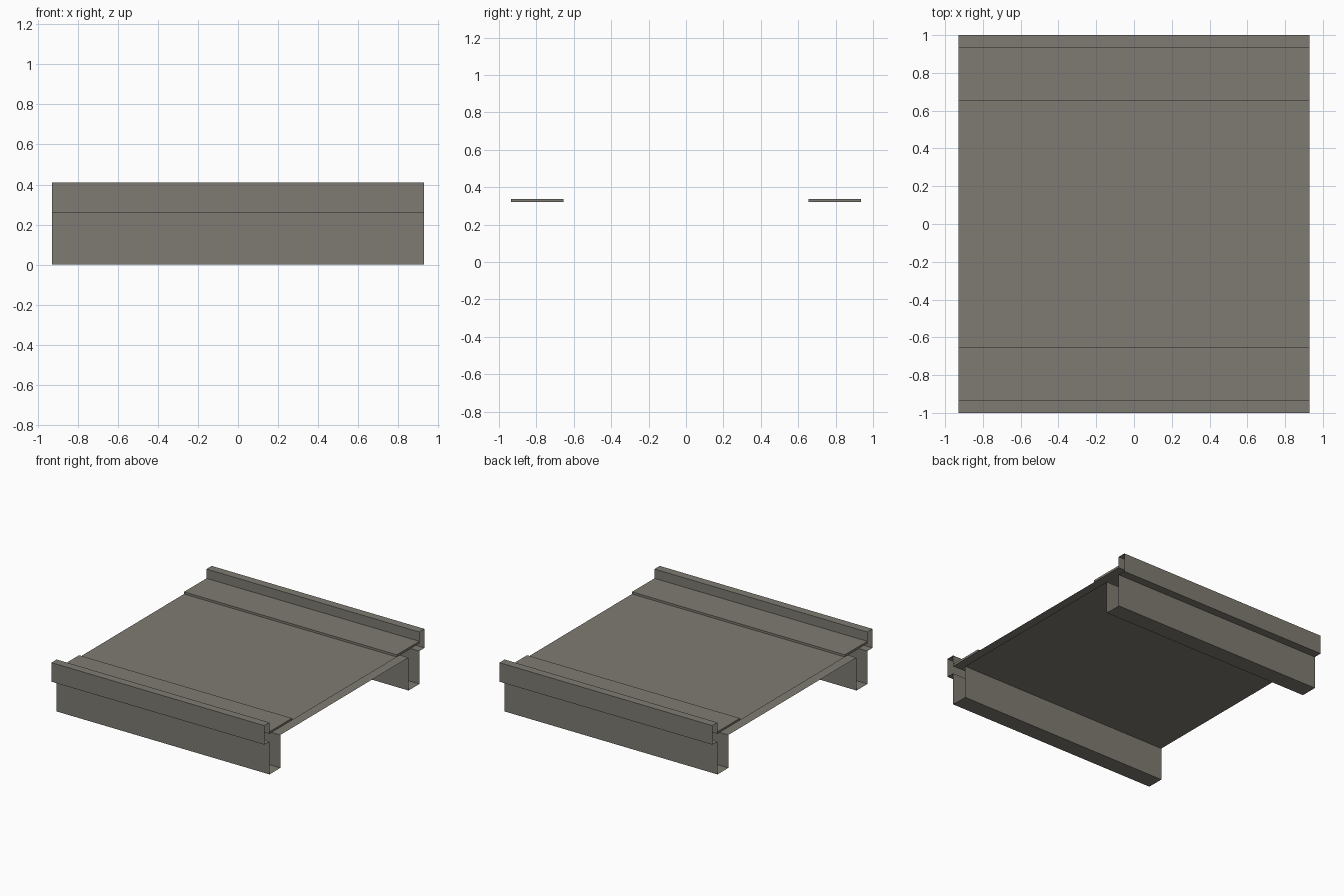
import bpy

if "Cube" in bpy.data.objects:
    bpy.data.objects.remove(bpy.data.objects["Cube"])

HALF_LENGTH = 0.93
concrete = bpy.data.materials.new("warm grey concrete")
concrete.diffuse_color = (0.21, 0.198, 0.168, 1)
concrete.use_nodes = True
concrete.node_tree.nodes["Principled BSDF"].inputs["Base Color"].default_value = concrete.diffuse_color


def extrude_x(name, profile, caps):
    """Extrude a closed (y, z) outline along x, with open or closed ends."""
    n = len(profile)
    verts = [(x, y, z) for x in (-HALF_LENGTH, HALF_LENGTH) for y, z in profile]
    faces = [(i, (i + 1) % n, (i + 1) % n + n, i + n) for i in range(n)]
    if caps:
        faces += [tuple(reversed(range(n))), tuple(range(n, 2 * n))]
    mesh = bpy.data.meshes.new(name)
    mesh.from_pydata(verts, [], faces)
    mesh.materials.append(concrete)
    obj = bpy.data.objects.new(name, mesh)
    bpy.context.collection.objects.link(obj)


# Deck shell: hollow slab with parapets and girders, open at both ends.
# Right half runs counter-clockwise from the girder foot up to the road surface.
half = [(0.80, 0.26), (0.80, 0.0), (0.935, 0.0), (0.935, 0.26),
        (1.0, 0.26), (1.0, 0.41), (0.935, 0.41), (0.935, 0.32)]
extrude_x("bridge_deck", half + [(-y, z) for y, z in reversed(half)], False)

# Raised walkways beside each parapet
for side, a, b in (("front", -0.935, -0.655), ("back", 0.655, 0.935)):
    extrude_x(side + "_walkway", [(a, 0.32), (b, 0.32), (b, 0.337), (a, 0.337)], True)
